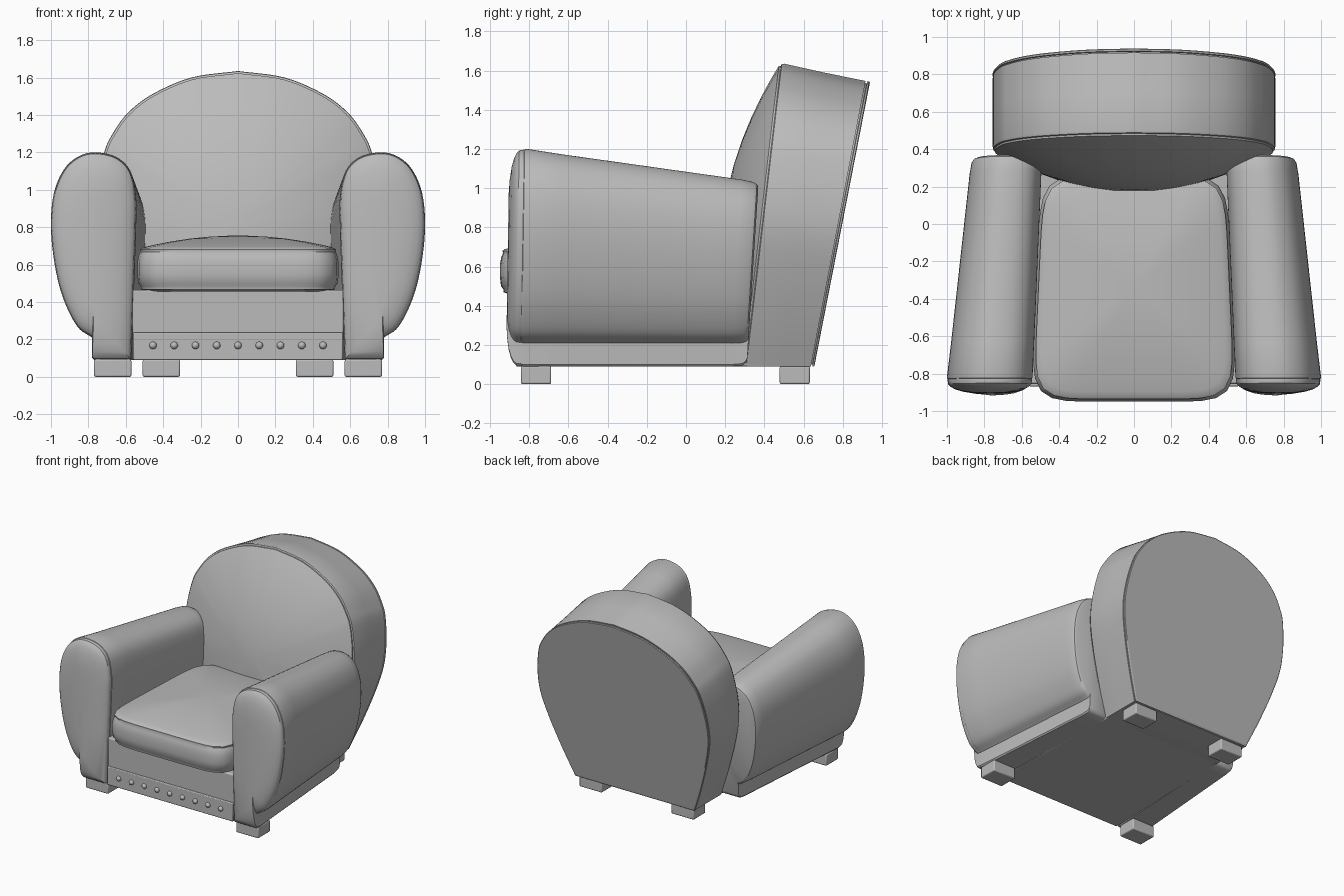
import bpy, bmesh, math
from mathutils import Vector

cube = bpy.data.objects.get("Cube")
if cube:
    bpy.data.objects.remove(cube)

grey = bpy.data.materials.new("grey upholstery")
grey.use_nodes = True
grey.diffuse_color = (0.5, 0.5, 0.5, 1)
grey.node_tree.nodes["Principled BSDF"].inputs["Base Color"].default_value = (0.5, 0.5, 0.5, 1)


def finish(name, bm, bevel=0.0, angle=35):
    bmesh.ops.recalc_face_normals(bm, faces=bm.faces)
    mesh = bpy.data.meshes.new(name)
    bm.to_mesh(mesh)
    bm.free()
    mesh.materials.append(grey)
    ob = bpy.data.objects.new(name, mesh)
    bpy.context.collection.objects.link(ob)
    if bevel:
        mod = ob.modifiers.new("soft edges", "BEVEL")
        mod.width, mod.segments = bevel, 2
    bpy.ops.object.select_all(action="DESELECT")
    ob.select_set(True)
    bpy.context.view_layer.objects.active = ob
    bpy.ops.object.shade_smooth_by_angle(angle=math.radians(angle))
    return ob


def loft(name, rings, **kw):
    """Skin a list of equal closed rings and cap both ends."""
    bm = bmesh.new()
    loops = [[bm.verts.new(p) for p in ring] for ring in rings]
    n = len(loops[0])
    for a, b in zip(loops, loops[1:]):
        for i in range(n):
            j = (i + 1) % n
            bm.faces.new((a[i], a[j], b[j], b[i]))
    bm.faces.new(loops[0])
    bm.faces.new(loops[-1])
    return finish(name, bm, **kw)


def box(name, lo, hi, bevel=0.008):
    corners = [(lo[0], lo[1]), (hi[0], lo[1]), (hi[0], hi[1]), (lo[0], hi[1])]
    return loft(name, [[(x, y, z) for x, y in corners] for z in (lo[2], hi[2])], bevel=bevel)


def smooth_curve(pts, steps=5):
    """Catmull-Rom curve through 2D points."""
    p = [Vector(q) for q in pts]
    p = [2 * p[0] - p[1]] + p + [2 * p[-1] - p[-2]]
    out = []
    for a, b, c, d in zip(p, p[1:], p[2:], p[3:]):
        for s in range(steps):
            t = s / steps
            out.append(0.5 * (2 * b + (c - a) * t + (2 * a - 5 * b + 4 * c - d) * t * t
                              + (3 * b - a - 3 * c + d) * t ** 3))
    return out + [p[-2]]


# Arm cross-section: square skirt below a bulging roll
roll = smooth_curve([(0.78, 0.21), (0.86, 0.27), (0.935, 0.42), (0.98, 0.6), (1.0, 0.8),
                     (0.985, 0.98), (0.93, 1.11), (0.85, 1.18), (0.76, 1.2), (0.65, 1.175),
                     (0.575, 1.1), (0.545, 0.96), (0.545, 0.8), (0.555, 0.5)])
arm_profile = [Vector((0.57, 0.09)), Vector((0.77, 0.09)), Vector((0.78, 0.1))] + roll


def arm_ring(side, t, k=1.0, y=None, push=0.0):
    """Section at t (0 front, 1 rear), shrunk by k about its middle."""
    ring = []
    for x, z in arm_profile:
        x, z = 0.77 + (x - 0.77) * k, 0.62 + (z - 0.62) * (1 - (1 - k) * 0.45)
        height = (z - 0.09) / 1.11
        if z > 0.2:
            z = 0.2 + (z - 0.2) * (1 - 0.165 * t)
        front, rear = -0.845 + 0.018 * height, 0.285 + 0.06 * height
        x = x + t * (-0.05 - 0.17 * (x - 0.545))
        ring.append((side * x, front + (rear - front) * t + push, z))
    return ring


for side, word in ((1, "left"), (-1, "right")):
    loft(word + "_arm", [arm_ring(side, 0, 0.97), arm_ring(side, 0, 0.99, push=0.004),
                         arm_ring(side, 0, 1, push=0.016)]
         + [arm_ring(side, i / 6) for i in range(1, 6)]
         + [arm_ring(side, 0.95), arm_ring(side, 1, 0.98), arm_ring(side, 1, 0.93, push=0.018),
            arm_ring(side, 1, 0.84, push=0.026)])
    # Pillowed front panel of the arm
    dome = [(0.97, 0.01), (0.985, -0.004), (0.97, -0.024), (0.92, -0.036), (0.82, -0.049),
            (0.65, -0.061), (0.4, -0.07), (0.15, -0.074)]
    loft(word + "_arm_front_panel", [arm_ring(side, 0, k, push=p) for k, p in dome])
    # Feet
    for place, x, y in (("front", 0.67, -0.765), ("rear", 0.41, 0.555)):
        box(f"{word}_{place}_foot", (side * x - 0.1, y - 0.077, 0), (side * x + 0.1, y + 0.077, 0.092))

# Leaning backrest
half = smooth_curve([(0.53, 0.09), (0.62, 0.33), (0.7, 0.58), (0.75, 0.8), (0.75, 1.0),
                     (0.715, 1.2), (0.67, 1.3), (0.59, 1.41), (0.46, 1.51), (0.25, 1.6), (0, 1.635)])
back_profile = half + [Vector((-p.x, p.y)) for p in reversed(half[:-1])]


def back_ring(t, k=1.0, push=0.0):
    """Outline at depth t (0 front seam, 1 rear), shrunk by k."""
    ring = []
    for x, z in back_profile:
        x, z = x * k, 0.85 + (z - 0.85) * k
        h = z - 0.09
        front, rear = 0.30 + 0.117 * h, 0.655 + 0.184 * h
        ring.append((x, front + (rear - front) * t + push, 0.09 + h * (1 - 0.06 * t)))
    return ring


loft("backrest", [back_ring(0, k, -0.2 * (1 - k * k)) for k in
                  (0.05, 0.2, 0.35, 0.5, 0.65, 0.78, 0.88, 0.95, 0.985)]
     + [back_ring(0, 0.985, 0.004), back_ring(0, 0.997, 0.008), back_ring(0, 1, 0.02),
        back_ring(0.5), back_ring(0.95)])
loft("backrest_rear_panel", [back_ring(0.94, 0.985), back_ring(0.965, 0.985), back_ring(0.97, 1.0),
                             back_ring(0.99, 1.002), back_ring(1, 0.995), back_ring(1, 0.98)])

# Seat base, tapering to the rear
base = [(-0.565, -0.855), (0.565, -0.855), (0.52, 0.6), (-0.52, 0.6)]
loft("seat_base", [[(x, y, z) for x, y in base] for z in (0.09, 0.465)], bevel=0.01)
box("front_rail", (-0.56, -0.868, 0.09), (0.56, -0.8, 0.238), bevel=0.006)

# Row of studs
for i in range(9):
    bm = bmesh.new()
    bmesh.ops.create_uvsphere(bm, u_segments=12, v_segments=8, radius=0.02)
    bmesh.ops.translate(bm, verts=bm.verts, vec=((i - 4) * 0.1137, -0.868, 0.168))
    finish(f"stud_{i + 1}", bm, angle=60)


# Seat cushion: rounded tapering outline with a crowned top
def cushion_ring(inset, z, k=1.0, crown=0.0):
    ring = []
    for i in range(64):
        a = math.tau * i / 64
        c, s = math.cos(a), math.sin(a)
        r = (abs(c) ** 7 + abs(s) ** 7) ** (-1 / 7)
        u, v = c * r, s * r
        x = u * (0.525 - 0.027 * v - inset) * k
        y = -0.345 + v * (0.605 - inset) * k
        ring.append((x, y, z + crown))
    return ring


sides = [(0.06, 0.455), (0.02, 0.468), (0.018, 0.484), (0.006, 0.5), (0, 0.55), (0, 0.61),
         (0.008, 0.65), (0.016, 0.668), (0.014, 0.68), (0.024, 0.688)]
loft("seat_cushion", [cushion_ring(i, z) for i, z in sides]
     + [cushion_ring(0.024, 0.69, k, 0.065 * (1 - k * k)) for k in (0.95, 0.85, 0.7, 0.5, 0.3, 0.1)])
